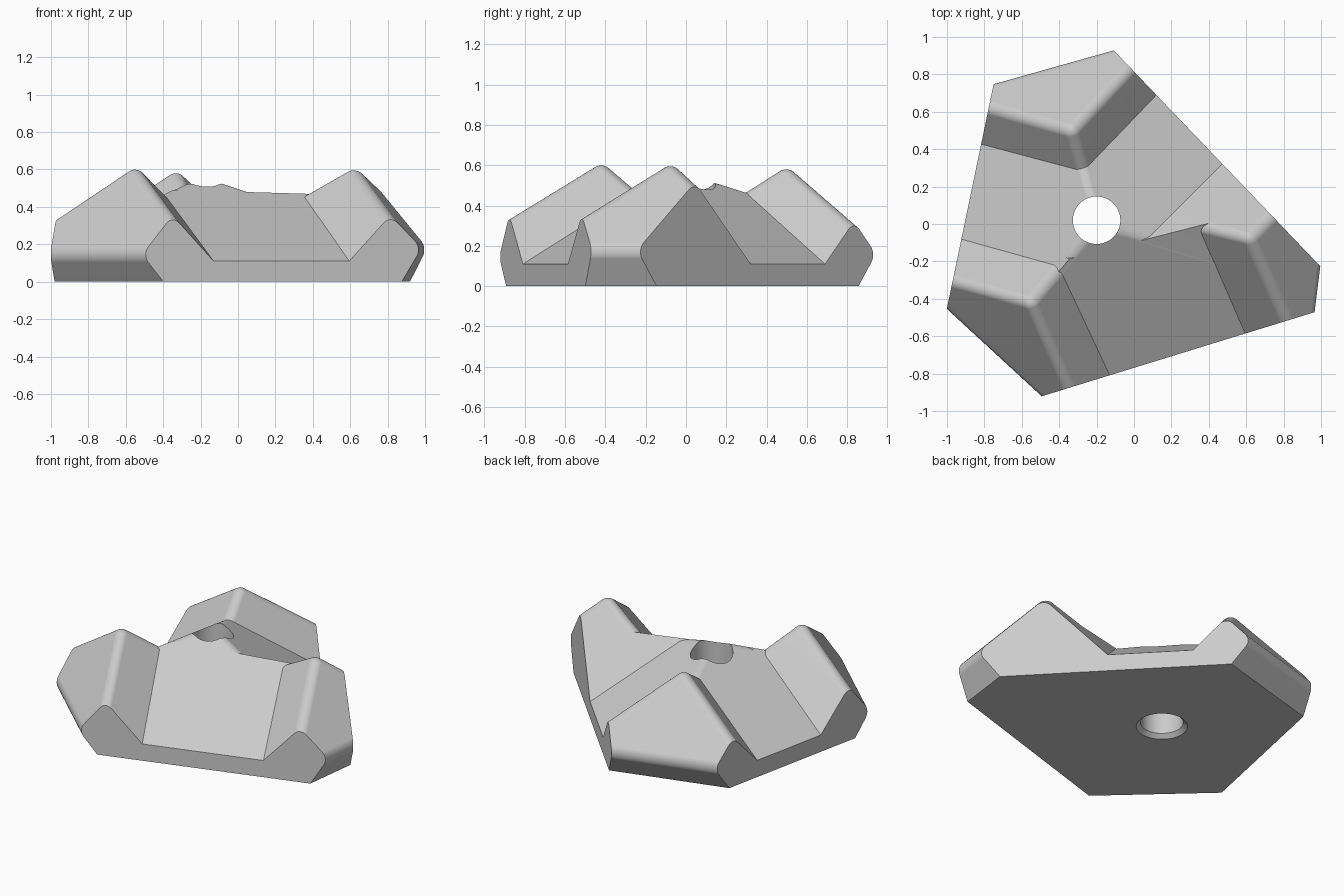
import bpy, bmesh, math
from mathutils import Vector, Matrix
from mathutils.geometry import points_in_planes

if "Cube" in bpy.data.objects:
    bpy.data.objects.remove(bpy.data.objects["Cube"], do_unlink=True)

grey = bpy.data.materials.new("plain_grey")
grey.use_nodes = True
COLOUR = (0.6, 0.6, 0.6, 1)
grey.diffuse_color = COLOUR
grey.node_tree.nodes["Principled BSDF"].inputs["Base Color"].default_value = COLOUR


class Edge:
    """An outline edge running clockwise from a to b, with its outward normal."""
    def __init__(self, a, b):
        a, b = Vector(a), Vector(b)
        self.along = (b - a).normalized()
        self.normal = Vector((-self.along.y, self.along.x))
        self.offset = self.normal.dot(a)

    def wall(self, inset=0.0):
        return (self.normal * (self.offset - inset)).to_3d(), self.normal.to_3d()

    def slope(self, out, z, grade, up=1):
        point = (self.normal * (self.offset + out)).to_3d()
        point.z = z
        return point, Vector((*(self.normal * grade), up))


# Outline: three long side walls and three short arm ends
side_a = Edge((-0.11, 0.93), (1.0, -0.23))
side_b = Edge((0.97, -0.47), (-0.49, -0.92))
side_c = Edge((-1.0, -0.45), (-0.75, 0.75))
back_end = Edge((-0.75, 0.75), (-0.11, 0.93))
left_end = Edge((1.0, -0.23), (0.97, -0.47))
right_end = Edge((-0.49, -0.92), (-1.0, -0.45))


def finish(name, bm):
    mesh = bpy.data.meshes.new(name)
    bm.to_mesh(mesh)
    bm.free()
    obj = bpy.data.objects.new(name, mesh)
    bpy.context.collection.objects.link(obj)
    mesh.materials.append(grey)
    return obj


def convex(name, planes, margin, round_by=0.0):
    """Solid inside the planes, side walls and base, its sloped ridges rounded."""
    planes = planes + [s.wall(-margin) for s in (side_a, side_b, side_c)]
    planes += [(Vector((0, 0, -margin)), Vector((0, 0, -1))),
               (Vector((0, 0, 2)), Vector((0, 0, 1)))]
    equations = []
    for point, normal in planes:
        unit = normal.normalized()
        equations.append(Vector((*unit, -unit.dot(point))))
    bm = bmesh.new()
    for co in points_in_planes(equations)[0]:
        bm.verts.new(co)
    bmesh.ops.remove_doubles(bm, verts=bm.verts[:], dist=1e-5)
    bmesh.ops.convex_hull(bm, input=bm.verts[:])
    bmesh.ops.dissolve_limit(bm, angle_limit=0.01, verts=bm.verts[:], edges=bm.edges[:])
    bmesh.ops.recalc_face_normals(bm, faces=bm.faces[:])
    if round_by:
        ridges = [e for e in bm.edges if
                  all(0.2 < abs(f.normal.z) < 0.99 for f in e.link_faces)]
        bmesh.ops.bevel(bm, geom=ridges, offset=round_by, offset_type='OFFSET',
                        segments=8, profile=0.5, affect='EDGES')
    return finish(name, bm)


def combine(target, other, operation):
    mod = target.modifiers.new(operation.lower(), 'BOOLEAN')
    mod.operation, mod.object, mod.solver = operation, other, 'EXACT'
    other.hide_render = True
    bpy.context.view_layer.objects.active = target
    bpy.ops.object.modifier_apply(modifier=mod.name)
    bpy.data.objects.remove(other, do_unlink=True)


# Valley floors climb from the side walls towards the hole
RIM = 0.11
GRADE = {side_a: 0.65, side_b: 0.58, side_c: 0.65}
valleys = {s: s.slope(0, RIM, g) for s, g in GRADE.items()}
insets = [e.wall(0.2) for e in (back_end, left_end, right_end)]


def flank(side, foot, inner, sign):
    """Steep arm face rising from the valley floor; sign is its uphill way."""
    low = Vector((*foot, RIM))
    rise = GRADE[side] * (side.offset - side.normal.dot(Vector(inner)))
    high = Vector((*inner, RIM + rise))
    uphill = Vector((*(side.along * sign), 1.06))
    normal = (high - low).cross(uphill)
    return low, normal if normal.z > 0 else -normal


# Arms: two flanks, a sloping top and an undercut nose
left_flank = flank(side_a, (0.47, 0.32), (0.07, -0.08), 1)
arms = [
    ("back_arm", back_end, 0.015, 0.16, 1.22, 1.52,
     flank(side_a, (0.12, 0.69), (-0.24, 0.315), -1),
     flank(side_c, (-0.82, 0.43), (-0.34, 0.30), 1)),
    ("left_arm", left_end, 0.012, 0.18, 1.09, 1.76,
     left_flank,
     flank(side_b, (0.6, -0.59), (0.37, -0.07), -1)),
    ("right_arm", right_end, 0.02, 0.145, 1.42, 1.42,
     flank(side_b, (-0.13, -0.81), (-0.38, -0.275), 1),
     flank(side_c, (-0.92, -0.08), (-0.46, -0.21), -1)),
]

body = convex("bracket_body", list(valleys.values()) + insets, 0.03, 0.03)

# Shoulder joining the left arm to the middle, a hair below the valley floors
drop = Vector((0, 0, -0.001))
shoulder = [(p + drop, n) for p, n in
            (valleys[side_b], valleys[side_c], left_flank)]
shoulder += [e.wall(0.21) for e in (back_end, left_end, right_end)]
combine(body, convex("shoulder", shoulder, 0.02), 'UNION')

for i, (name, end, out, nose, top, under, flank_1, flank_2) in enumerate(arms):
    planes = [flank_1, flank_2, end.slope(out, nose, top),
              end.slope(out, nose, under, -1)]
    combine(body, convex(name, planes, 0.04 + 0.01 * i, 0.05), 'UNION')

# Trim to the side walls and flat base
combine(body, convex("trim_block", [], 0.0), 'INTERSECT')

# Centre hole, countersunk from below
for name, r1, r2, z, depth in (("hole_cutter", 0.127, 0.127, 0.4, 1.2),
                               ("countersink_cutter", 0.179, 0.127, 0, 0.05)):
    bm = bmesh.new()
    bmesh.ops.create_cone(bm, cap_ends=True, segments=64, radius1=r1, radius2=r2,
                          depth=depth, matrix=Matrix.Translation((-0.2, 0.02, z)))
    combine(body, finish(name, bm), 'DIFFERENCE')

# Smooth rounded edges, flat faces elsewhere
bpy.ops.object.select_all(action='DESELECT')
body.select_set(True)
bpy.context.view_layer.objects.active = body
bpy.ops.object.shade_smooth_by_angle(angle=math.radians(25))
weighted = body.modifiers.new("weighted_normals", 'WEIGHTED_NORMAL')
weighted.keep_sharp = True
